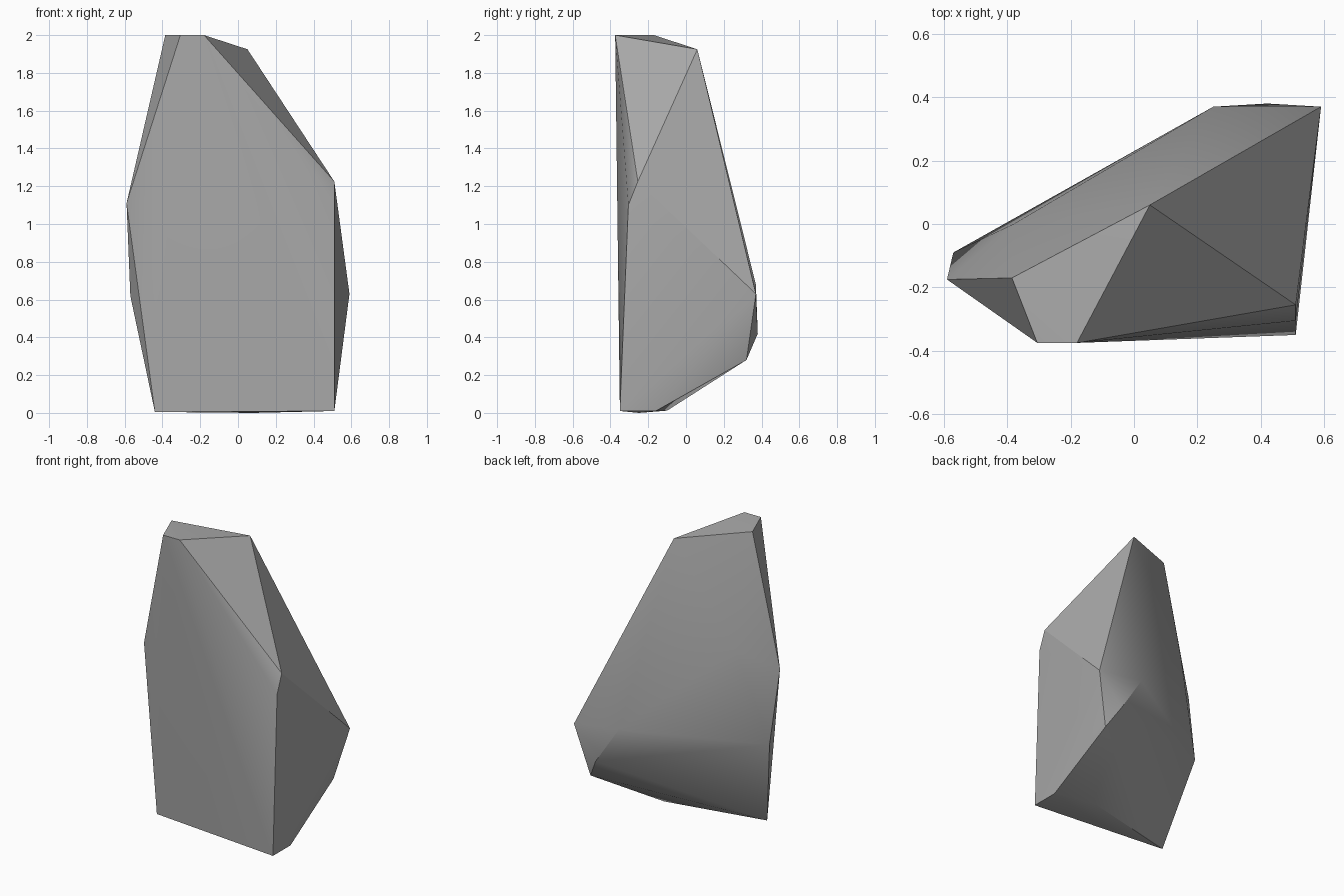
import bpy
import bmesh
import math
from mathutils import Vector

default = bpy.data.objects.get("Cube")
if default:
    bpy.data.objects.remove(default, do_unlink=True)


def make_material(name, color):
    mat = bpy.data.materials.new(name)
    mat.use_nodes = True
    mat.diffuse_color = color
    mat.node_tree.nodes["Principled BSDF"].inputs["Base Color"].default_value = color
    return mat


# Corners of the boulder, grouped by the region they shape
peak = [(-.385, -.17, 2), (-.305, -.375, 2), (-.18, -.375, 2), (.05, .06, 1.925)]
right_shoulder = [(.51, -.255, 1.225), (.51, -.305, 1.1), (.59, .37, .63)]
left_shoulder = [(-.59, -.175, 1.11), (-.57, -.09, .62), (-.38, 0, 1.25)]
back_bulge = [(.25, .37, .68), (.42, .38, .42), (.5, .32, .28)]
foot = [(-.44, -.25, .005), (.51, -.35, .01), (.51, -.16, .01),
        (.235, -.1, .012), (.08, -.25, 0)]


def make_rock(name, corners, material):
    """Wrap the corners in a faceted solid with softened shallow edges."""
    bm = bmesh.new()
    for corner in corners:
        bm.verts.new(Vector(corner))
    hull = bmesh.ops.convex_hull(bm, input=bm.verts)
    loose = set(hull["geom_interior"]) | set(hull["geom_unused"])
    bmesh.ops.delete(bm, geom=[g for g in loose if isinstance(g, bmesh.types.BMVert)],
                     context="VERTS")
    bmesh.ops.recalc_face_normals(bm, faces=bm.faces)
    mesh = bpy.data.meshes.new(name)
    bm.to_mesh(mesh)
    bm.free()
    mesh.materials.append(material)
    obj = bpy.data.objects.new(name, mesh)
    bpy.context.collection.objects.link(obj)
    return obj


stone = make_material("stone grey", (.4, .4, .4, 1))
rock = make_rock("rock", peak + right_shoulder + left_shoulder + back_bulge + foot, stone)

# Keep the strong ridges crisp
bpy.ops.object.select_all(action="DESELECT")
rock.select_set(True)
bpy.context.view_layer.objects.active = rock
bpy.ops.object.shade_smooth_by_angle(angle=math.radians(30))
